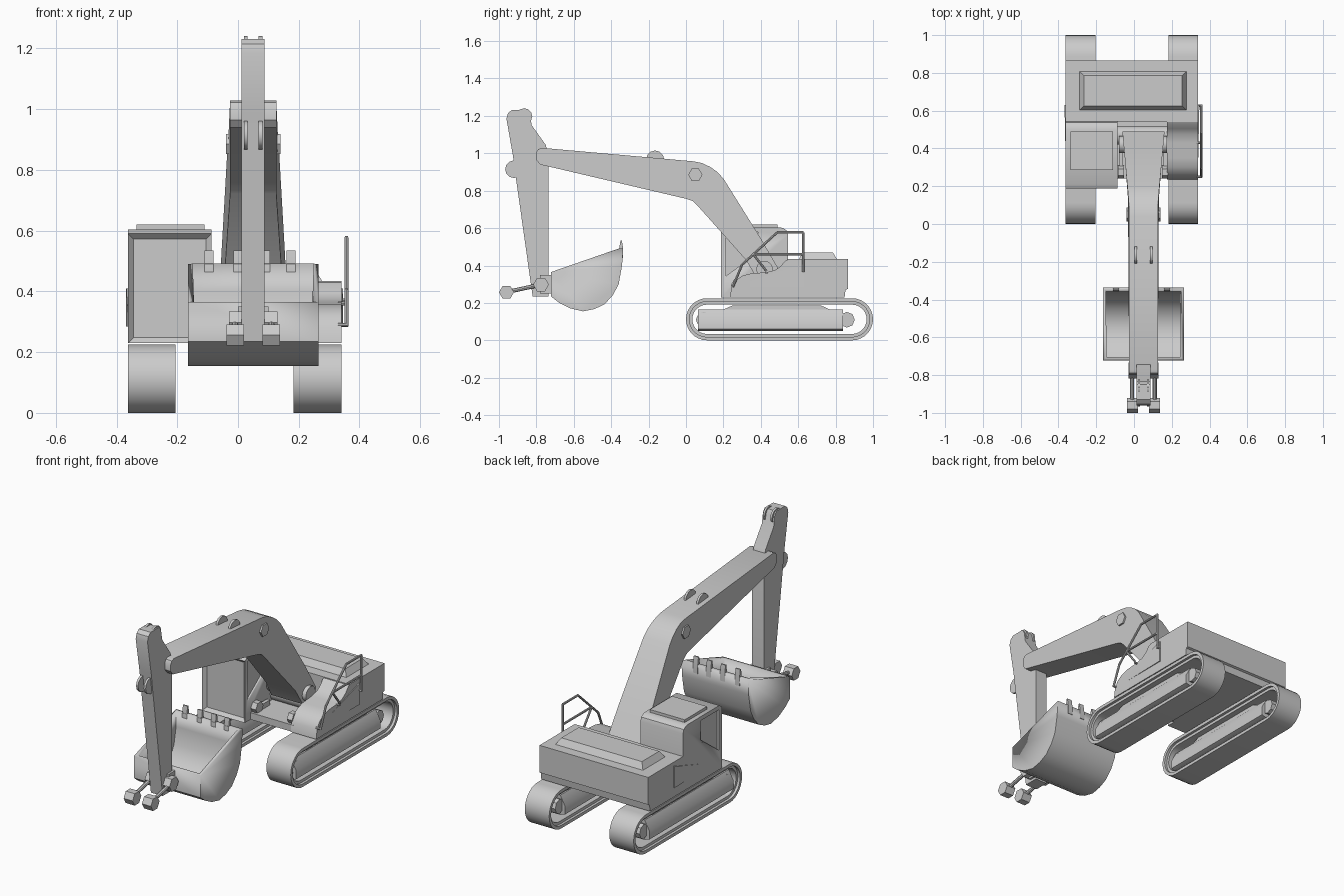
import bpy, bmesh, math
from mathutils import Vector

if "Cube" in bpy.data.objects:
    bpy.data.objects.remove(bpy.data.objects["Cube"])

grey = bpy.data.materials.new("grey paint")
grey.diffuse_color = (0.6, 0.6, 0.6, 1)
grey.use_nodes = True
grey.node_tree.nodes["Principled BSDF"].inputs["Base Color"].default_value = grey.diffuse_color
CX = 0.05  # centre line of the boom, stick and bucket


def finish(name, bm, smooth=True):
    bmesh.ops.recalc_face_normals(bm, faces=bm.faces)
    me = bpy.data.meshes.new(name)
    bm.to_mesh(me)
    bm.free()
    me.materials.append(grey)
    ob = bpy.data.objects.new(name, me)
    bpy.context.collection.objects.link(ob)
    if smooth:
        bpy.ops.object.select_all(action='DESELECT')
        bpy.context.view_layer.objects.active = ob
        ob.select_set(True)
        bpy.ops.object.shade_smooth_by_angle(angle=math.radians(32))
    return ob


def prism_bm(pts, x0, x1):
    """Side profile of (y, z) points extruded along x."""
    bm = bmesh.new()
    a = [bm.verts.new((x0, y, z)) for y, z in pts]
    b = [bm.verts.new((x1, y, z)) for y, z in pts]
    n = len(pts)
    bm.faces.new(a)
    bm.faces.new(b[::-1])
    for i in range(n):
        j = (i + 1) % n
        bm.faces.new((a[i], b[i], b[j], a[j]))
    bmesh.ops.recalc_face_normals(bm, faces=bm.faces)
    return bm


def prism(name, pts, x0, x1):
    return finish(name, prism_bm(pts, x0, x1))


def box(name, x0, x1, y0, y1, z0, z1):
    return prism(name, [(y0, z0), (y1, z0), (y1, z1), (y0, z1)], x0, x1)


def circle(y, z, r, n):
    return [(y + r * math.cos(2 * math.pi * i / n), z + r * math.sin(2 * math.pi * i / n)) for i in range(n)]


def disc(name, y, z, r, x0, x1, n=6):
    return prism(name, circle(y, z, r, n), x0, x1)


def rod(name, a, b, r, n=8):
    a, b = Vector(a), Vector(b)
    bm = bmesh.new()
    bmesh.ops.create_cone(bm, cap_ends=True, segments=n, radius1=r, radius2=r, depth=(b - a).length)
    bm.transform((b - a).to_track_quat('Z', 'Y').to_matrix().to_4x4())
    bmesh.ops.translate(bm, verts=bm.verts, vec=(a + b) / 2)
    return finish(name, bm)


def stadium(inset, n=14):
    r = 0.1125 - inset
    ends = ((0.8875, -90), (0.1125, 90))
    return [(c + r * math.cos(math.radians(s + 180 * i / n)), 0.1125 + r * math.sin(math.radians(s + 180 * i / n)))
            for c, s in ends for i in range(n + 1)]


def ring(name, outer, inner, x0, x1):
    bm = bmesh.new()
    L = [[bm.verts.new((x, y, z)) for y, z in p] for p, x in ((outer, x0), (outer, x1), (inner, x1), (inner, x0))]
    n = len(outer)
    for k in range(4):
        for i in range(n):
            j = (i + 1) % n
            bm.faces.new((L[k][i], L[k][j], L[(k + 1) % 4][j], L[(k + 1) % 4][i]))
    return finish(name, bm)


# Crawler tracks
for side, x0, x1 in (("left", -0.362, -0.205), ("right", 0.183, 0.34)):
    ring(side + "_track_belt", stadium(0), stadium(0.018), x0, x1)
    ring(side + "_track_inner_rail", stadium(0.018), stadium(0.034), x0 + 0.015, x1 - 0.015)
    # side frame with a ridge along its middle
    bm = bmesh.new()
    sec = [(x0 + 0.04, 0.05), (x1 - 0.04, 0.05), (x1 - 0.01, 0.06), (x1 - 0.01, 0.11), (x1 - 0.04, 0.165),
           (x0 + 0.04, 0.165), (x0 + 0.01, 0.11), (x0 + 0.01, 0.06)]
    f = bm.faces.new([bm.verts.new((x, 0.065, z)) for x, z in sec])
    ext = bmesh.ops.extrude_face_region(bm, geom=[f], use_keep_orig=True)
    for v in ext["geom"]:
        if isinstance(v, bmesh.types.BMVert):
            v.co.y = 0.84
    finish(side + "_track_frame", bm)
    prism(side + "_frame_top", [(0.19, 0.16), (0.25, 0.187), (0.72, 0.187), (0.78, 0.16)], x0 + 0.045, x1 - 0.045)
    for y in (0.095, 0.86):
        disc(side + "_track_axle", y, 0.11, 0.042, x0 + 0.03, x1 - 0.03, 8)

# Upper body
prism("counterweight", [(0.54, 0.23), (0.848, 0.23), (0.853, 0.27), (0.865, 0.275), (0.865, 0.434), (0.54, 0.434)],
      -0.362, 0.34)
box("deck", -0.1, 0.19, 0.24, 0.56, 0.23, 0.27)
prism("right_tank", [(0.235, 0.23), (0.555, 0.23), (0.555, 0.434), (0.53, 0.425), (0.505, 0.395), (0.475, 0.375),
                     (0.43, 0.364), (0.35, 0.358), (0.30, 0.345), (0.265, 0.32), (0.243, 0.285)], 0.175, 0.34)

# Engine hood with sloping edges
bm = bmesh.new()
low = [bm.verts.new((x, y, 0.43)) for x, y in ((-0.29, 0.6), (0.28, 0.6), (0.28, 0.81), (-0.29, 0.81))]
top = [bm.verts.new((x, y, 0.47)) for x, y in ((-0.265, 0.625), (0.255, 0.625), (0.255, 0.785), (-0.265, 0.785))]
bm.faces.new(low)
bm.faces.new(top)
for i in range(4):
    j = (i + 1) % 4
    bm.faces.new((low[i], low[j], top[j], top[i]))
finish("engine_hood", bm, False)

# Wedge shaped side vents
for x, s in ((-0.36, -1), (0.338, 1)):
    bm = bmesh.new()
    v = [bm.verts.new(p) for p in ((x, 0.25, 0.285), (x, 0.63, 0.285), (x, 0.63, 0.41),
                                   (x + s * 0.008, 0.63, 0.285), (x + s * 0.008, 0.63, 0.41))]
    for q in ((0, 1, 2), (0, 1, 3), (0, 2, 4), (0, 3, 4), (1, 2, 4, 3)):
        bm.faces.new([v[i] for i in q])
    finish("side_vent", bm, False)

# Cab with recessed windscreen and side windows
bm = prism_bm([(0.187, 0.23), (0.545, 0.23), (0.545, 0.565), (0.537, 0.588), (0.52, 0.6), (0.5, 0.604),
               (0.21, 0.604), (0.187, 0.59)], -0.362, -0.087)
bmesh.ops.recalc_face_normals(bm, faces=bm.faces)
front = [f for f in bm.faces if f.normal.y < -0.95]
bmesh.ops.inset_region(bm, faces=front, thickness=0.025, depth=-0.018)
cab = finish("cab", bm)
for x0, x1 in ((-0.4, -0.35), (-0.099, -0.05)):
    cutter = prism("window_cutter", [(0.215, 0.345), (0.385, 0.47), (0.385, 0.58), (0.215, 0.58)], x0, x1)
    cutter.hide_render = True
    cutter.hide_viewport = True
    m = cab.modifiers.new("window", 'BOOLEAN')
    m.operation = 'DIFFERENCE'
    m.object = cutter
box("cab_roof_hatch", -0.335, -0.11, 0.285, 0.49, 0.6, 0.62)

# Handrail on the right
X = 0.357
path = [(0.25, 0.285), (0.30, 0.405), (0.487, 0.577), (0.627, 0.577), (0.627, 0.365)]
for a, b in list(zip(path, path[1:])) + [((0.36, 0.46), (0.627, 0.46)), ((0.36, 0.46), (0.43, 0.37))]:
    rod("handrail", (X, *a), (X, *b), 0.0065)
for y, z in ((0.25, 0.29), (0.43, 0.37 - 0.01), (0.627, 0.37)):
    rod("handrail_bracket", (0.33, y, z), (X, y, z), 0.0065)

# Boom, widening towards its foot
bm = prism_bm([(-0.8, 0.965), (-0.8, 1.005), (-0.79, 1.022), (-0.77, 1.029), (0.04, 0.957), (0.085, 0.948),
               (0.13, 0.927), (0.165, 0.902), (0.2, 0.865), (0.40, 0.545), (0.49, 0.39), (0.475, 0.34), (0.43, 0.315),
               (0.38, 0.33), (0.32, 0.43), (0.06, 0.722), (0.035, 0.745), (0.0, 0.757), (-0.78, 0.94)],
              CX - 0.076, CX + 0.076)
for v in bm.verts:
    v.co.x = CX + (v.co.x - CX) * (1 + max(0, v.co.y - 0.1) * 1.2)
finish("boom", bm)
disc("boom_pin", 0.05, 0.885, 0.038, CX - 0.09, CX + 0.09)
disc("boom_foot_pin", 0.42, 0.38, 0.045, CX - 0.13, CX + 0.125, 12)
disc("deck_cross_tube", 0.47, 0.31, 0.05, -0.09, 0.18, 12)
for x in (-0.068, 0.165):
    disc("cylinder_mount", 0.275, 0.295, 0.035, x - 0.018, x + 0.015)
    box("cylinder_mount_foot", x - 0.01, x + 0.01, 0.27, 0.38, 0.26, 0.3)

# Stick
prism("stick", [(-0.82, 0.235), (-0.735, 0.235), (-0.735, 0.99), (-0.75, 1.045), (-0.825, 1.15), (-0.835, 1.21),
                (-0.85, 1.232), (-0.93, 1.232), (-0.952, 1.215), (-0.96, 1.185), (-0.925, 0.985), (-0.91, 0.873)],
      CX - 0.038, CX + 0.038)

# Paired lugs, pins and linkage, mirrored about the boom centre line
for s in (-1, 1):
    def pair(name, y, z, r, near, far, n=12):
        disc(name, y, z, r, *sorted((CX + s * near, CX + s * far)), n)
    pair("boom_lug", -0.165, 0.967, 0.048, 0.034, 0.047)
    pair("stick_side_lug", -0.92, 0.915, 0.047, 0.018, 0.031)
    pair("stick_top_lug", -0.865, 1.198, 0.043, 0.018, 0.03)
    pair("bucket_pin", -0.775, 0.298, 0.042, 0.036, 0.08, 6)
    pair("link_end", -0.96, 0.257, 0.04, 0.03, 0.088, 6)
    rod("link_rod", (CX + s * 0.06, -0.95, 0.26), (CX + s * 0.06, -0.775, 0.298), 0.011)

# Open bucket shell
bm = prism_bm([(-0.722, 0.365), (-0.722, 0.235), (-0.68, 0.202), (-0.62, 0.171), (-0.55, 0.155), (-0.49, 0.167),
               (-0.435, 0.193), (-0.39, 0.243), (-0.36, 0.3), (-0.342, 0.4), (-0.336, 0.49)], CX - 0.215, CX + 0.215)
rim = [f for f in bm.faces if f.normal.z > 0.8]
bmesh.ops.delete(bm, geom=rim, context='FACES_ONLY')
bucket = finish("bucket", bm)
m = bucket.modifiers.new("wall", 'SOLIDIFY')
m.thickness = 0.018
m.offset = -1
m.use_even_offset = True
box("bucket_bracket", CX - 0.05, CX + 0.05, -0.78, -0.715, 0.25, 0.35)

# Bucket teeth
for x in (-0.095, 0.0, 0.09, 0.175):
    prism("bucket_tooth", [(-0.358, 0.44), (-0.336, 0.44), (-0.336, 0.49), (-0.343, 0.535), (-0.35, 0.535),
                           (-0.358, 0.485)], x - 0.015, x + 0.015)
